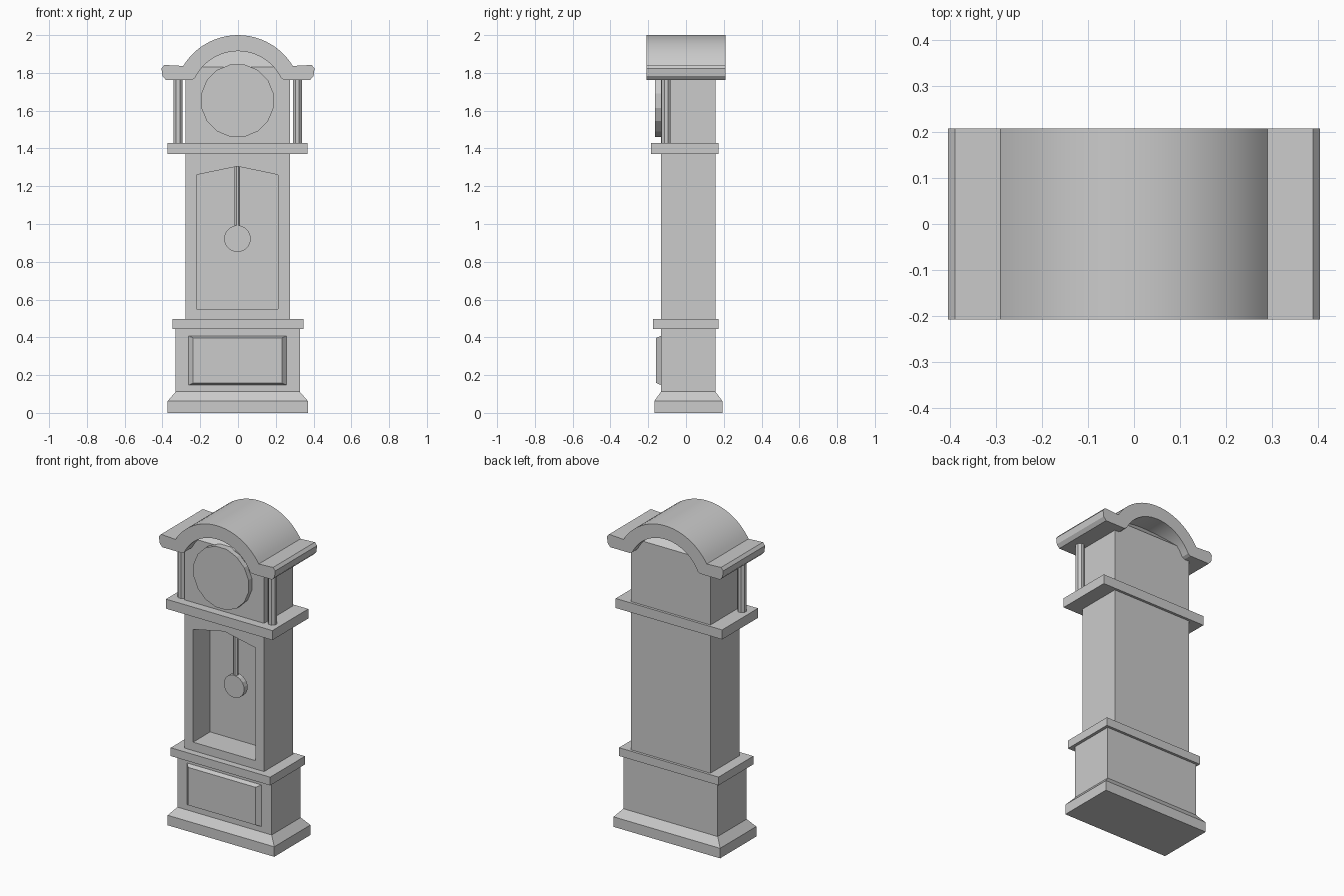
import bpy, bmesh
from math import sin, cos, pi, asin
from mathutils import Matrix

if "Cube" in bpy.data.objects:
    bpy.data.objects.remove(bpy.data.objects["Cube"])


def finish(name, bm):
    bmesh.ops.recalc_face_normals(bm, faces=bm.faces)
    me = bpy.data.meshes.new(name)
    bm.to_mesh(me)
    bm.free()
    ob = bpy.data.objects.new(name, me)
    bpy.context.collection.objects.link(ob)
    return ob


def loft(name, rings):
    """Closed solid through equal-length rings of points."""
    bm = bmesh.new()
    vs = [[bm.verts.new(p) for p in r] for r in rings]
    n = len(vs[0])
    for a, b in zip(vs, vs[1:]):
        for i in range(n):
            j = (i + 1) % n
            bm.faces.new((a[i], a[j], b[j], b[i]))
    bm.faces.new(vs[0])
    bm.faces.new(vs[-1])
    return finish(name, bm)


def rect(x0, x1, y0, y1, z):
    return [(x0, y0, z), (x1, y0, z), (x1, y1, z), (x0, y1, z)]


def box(name, x0, x1, y0, y1, z0, z1):
    return loft(name, [rect(x0, x1, y0, y1, z0), rect(x0, x1, y0, y1, z1)])


def prism(name, profile, y0, y1):
    return loft(name, [[(x, y, z) for x, z in profile] for y in (y0, y1)])


def cylinder(name, n, r, depth, loc, axis='Z'):
    bm = bmesh.new()
    m = Matrix.Translation(loc)
    if axis == 'Y':
        m = m @ Matrix.Rotation(pi / 2, 4, 'X')
    m = m @ Matrix.Rotation(pi / n, 4, 'Z')
    bmesh.ops.create_cone(bm, cap_ends=True, segments=n, radius1=r, radius2=r,
                          depth=depth, matrix=m)
    return finish(name, bm)


def smooth(ob):
    bpy.ops.object.select_all(action='DESELECT')
    ob.select_set(True)
    bpy.context.view_layer.objects.active = ob
    bpy.ops.object.shade_smooth_by_angle(angle=pi / 6)


YF, YB = -0.132, 0.156  # front and back of the case

# Plinth and lower case
loft("plinth", [rect(-.372, .37, -.168, .192, 0), rect(-.372, .37, -.168, .192, .063),
                rect(-.33, .327, YF, YB, .112)])
box("lower_case", -.33, .327, YF, YB, .112, .445)
loft("lower_panel", [
    [(-.262, YF, .147), (.257, YF, .147), (.257, YF, .408), (-.262, YF, .408)],
    [(-.237, -.158, .159), (.232, -.158, .159), (.232, -.158, .397), (-.237, -.158, .397)]])
box("waist_moulding", -.347, .346, -.174, .172, .445, .497)

# Trunk with pointed recess
trunk = box("trunk", -.279, .274, YF, YB, .497, 1.37)
cutter = prism("recess_cutter", [(-.22, .55), (.213, .55), (.213, 1.26), (-.003, 1.305),
                                 (-.22, 1.26)], -.3, .037)
mod = trunk.modifiers.new("recess", 'BOOLEAN')
mod.operation = 'DIFFERENCE'
mod.solver = 'EXACT'
mod.object = cutter
bpy.context.view_layer.objects.active = trunk
bpy.ops.object.modifier_apply(modifier=mod.name)
bpy.data.objects.remove(cutter)

# Pendulum
cylinder("pendulum_rod", 8, .016, .36, (-.003, -.018, 1.13))
cylinder("pendulum_bob", 16, .071, .036, (-.003, -.018, .922), 'Y')

# Hood: shelf, body with sloped top, columns, dial
box("hood_shelf", -.372, .369, -.185, .172, 1.37, 1.43)
loft("hood_body", [rect(-.279, .274, YF, YB, 1.43), rect(-.279, .274, YF, YB, 1.832),
                   rect(-.18, .175, -.035, .06, 1.93)])
for side, x in (("left", -.317), ("right", .314)):
    smooth_free = cylinder(side + "_column", 8, .026, .37, (x, -.105, 1.605))
cylinder("dial", 16, .195, .04, (-.003, -.145, 1.653), 'Y')

# Arched roof: right-half profile mirrored to the left
zc, ro, ri, n = 1.661, .339, .254, 12
ao, ai = asin(.29 / ro), asin(.228 / ri)
outer = [(ro * sin(ao * i / n), zc + ro * cos(ao * i / n)) for i in range(n + 1)]
inner = [(ri * sin(ai * i / n), zc + ri * cos(ai * i / n)) for i in range(n, -1, -1)]
half = outer + [(.39, 1.842), (.405, 1.824), (.4, 1.784), (.382, 1.763), (.245, 1.763)] + inner
profile = half + [(-x, z) for x, z in reversed(half[1:-1])]
smooth(prism("arched_roof", profile, -.208, .208))
